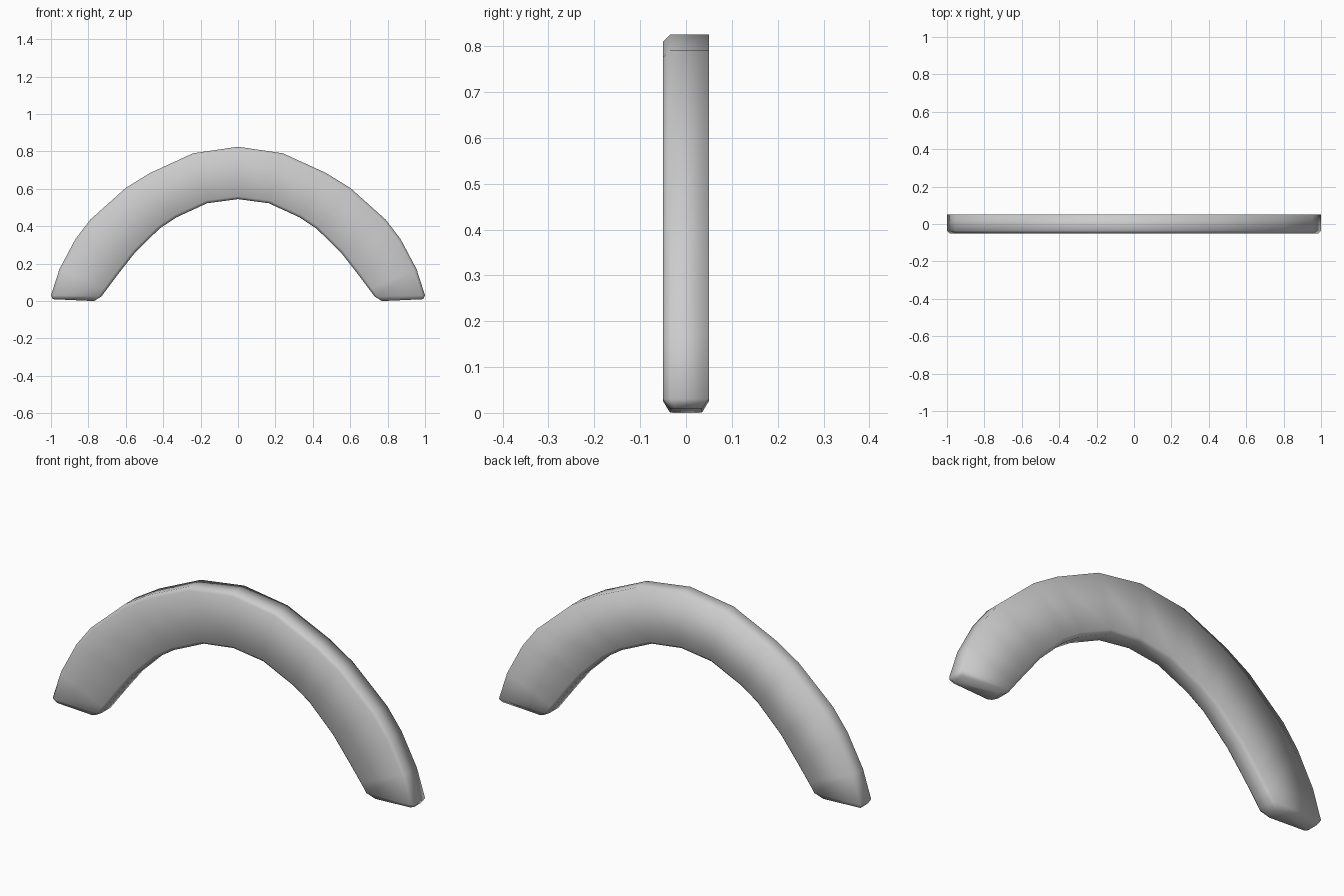
import bpy, bmesh
from mathutils import Vector

if "Cube" in bpy.data.objects:
    bpy.data.objects.remove(bpy.data.objects["Cube"])

# Half arch: (outer x, outer z, inner x, inner z, depth factor), crown to foot
HALF = [
    (0.00, 0.825, 0.00, 0.545, 1.0),
    (0.24, 0.79, 0.165, 0.523, 1.0),
    (0.47, 0.685, 0.33, 0.447, 1.0),
    (0.60, 0.605, 0.42, 0.387, 1.0),
    (0.79, 0.435, 0.55, 0.26, 1.0),
    (0.87, 0.33, 0.64, 0.145, 1.0),
    (0.955, 0.17, 0.70, 0.065, 1.0),
    (1.00, 0.03, 0.73, 0.025, 1.0),
    (0.99, 0.01, 0.77, 0.0, 0.7),
]
DEPTH, BEVEL = 0.05, 0.015


def section(bm, ox, oz, ix, iz, f):
    """Cross-section with three bevelled corners and a square outer back edge."""
    o, i = Vector((ox, 0, oz)), Vector((ix, 0, iz))
    b = (i - o).normalized() * BEVEL
    full, cut = DEPTH * f, (DEPTH - BEVEL) * f
    ring = [(o, full), (o, -cut), (o + b, -full), (i - b, -full),
            (i, -cut), (i, cut), (i - b, full)]
    return [bm.verts.new((p.x, y, p.z)) for p, y in ring]


# Arch: sections swept from the left foot to the right foot
stations = [(-ox, oz, -ix, iz, f) for ox, oz, ix, iz, f in HALF[:0:-1]] + HALF
bm = bmesh.new()
rings = [section(bm, *s) for s in stations]
for a, b in zip(rings, rings[1:]):
    for k in range(len(a)):
        n = (k + 1) % len(a)
        bm.faces.new((a[k], a[n], b[n], b[k]))
bm.faces.new(rings[0])
bm.faces.new(rings[-1])
bmesh.ops.recalc_face_normals(bm, faces=bm.faces)
for face in bm.faces:
    face.smooth = True

mesh = bpy.data.meshes.new("arch")
bm.to_mesh(mesh)
bm.free()
arch = bpy.data.objects.new("arch", mesh)
bpy.context.collection.objects.link(arch)
